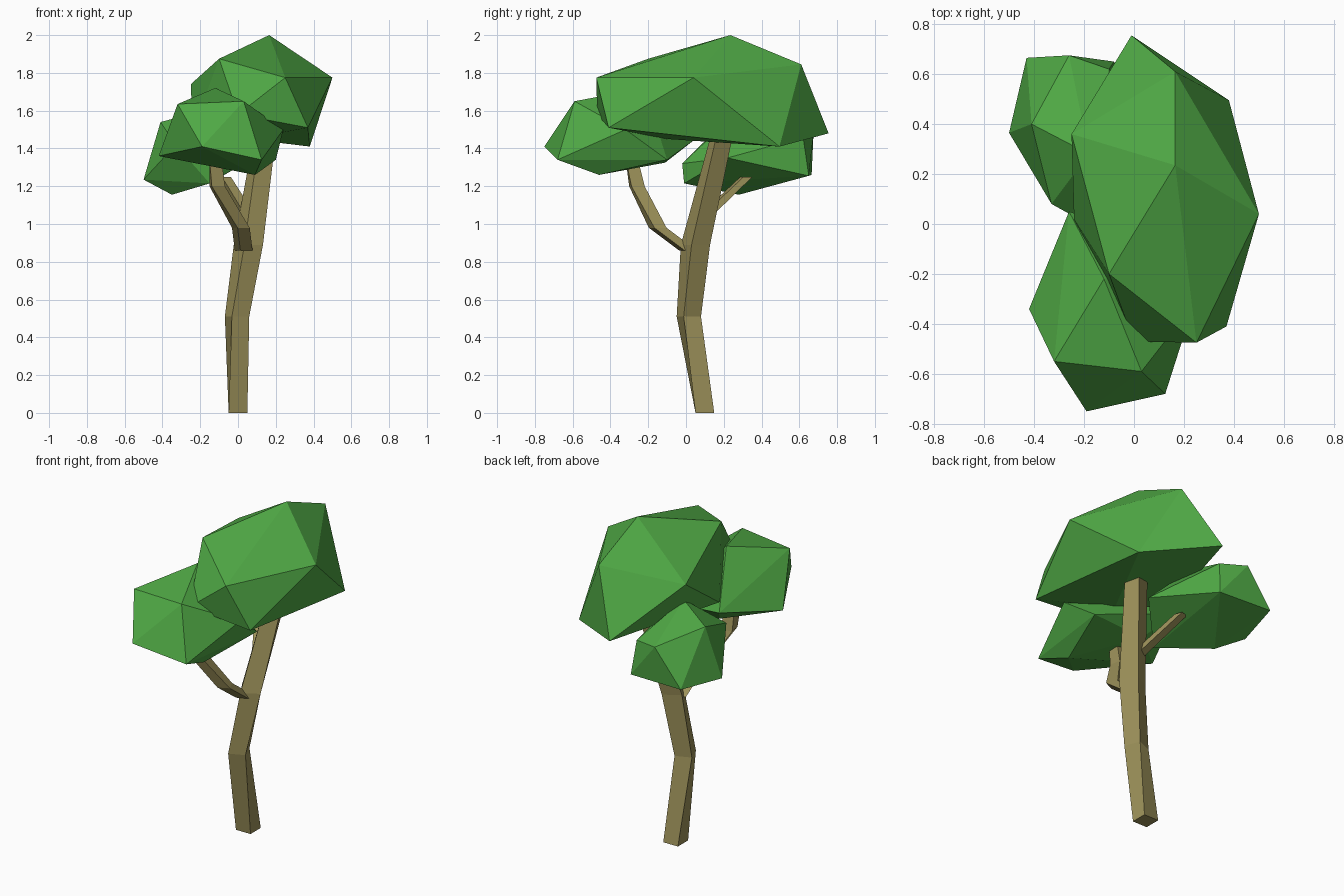
import bpy, bmesh, math
from mathutils import Vector

def material(name, rgb):
    m = bpy.data.materials.new(name)
    m.diffuse_color = (*rgb, 1)
    return m

BARK = material("bark", (0.33, 0.28, 0.10))
LEAF = material("leaf", (0.08, 0.40, 0.06))

def finish(bm, name, mat):
    bmesh.ops.recalc_face_normals(bm, faces=bm.faces)
    me = bpy.data.meshes.new(name)
    bm.to_mesh(me)
    bm.free()
    me.materials.append(mat)
    ob = bpy.data.objects.new(name, me)
    bpy.context.collection.objects.link(ob)

def limb(name, path):
    """Square-section limb through (x, y, z, half diagonal, twist in degrees)."""
    bm = bmesh.new()
    rings = []
    for x, y, z, r, twist in path:
        angles = [math.radians(twist + 45 + 90 * k) for k in range(4)]
        rings.append([bm.verts.new((x + r * math.cos(a), y + r * math.sin(a), z)) for a in angles])
    for lo, hi in zip(rings, rings[1:]):
        for k in range(4):
            n = (k + 1) % 4
            bm.faces.new((lo[k], lo[n], hi[n], hi[k]))
    bm.faces.new(rings[0])
    bm.faces.new(rings[-1])
    finish(bm, name, BARK)

def clump(name, points):
    """Faceted leaf clump: hull around its corner points."""
    bm = bmesh.new()
    for p in points:
        bm.verts.new(Vector(p))
    res = bmesh.ops.convex_hull(bm, input=bm.verts)
    loose = [v for v in bm.verts if not v.link_faces]
    bmesh.ops.delete(bm, geom=loose, context='VERTS')
    finish(bm, name, LEAF)

# Trunk and branches
limb("trunk", [(0, 0.10, 0, 0.07, 0), (-0.005, 0.015, 0.51, 0.07, 22),
               (0.055, 0.05, 0.89, 0.08, 30), (0.14, 0.185, 1.45, 0.065, 20)])
limb("front_branch", [(0.03, 0.01, 0.86, 0.05, 25), (0.015, -0.15, 0.98, 0.05, 25),
                      (-0.11, -0.26, 1.20, 0.05, 10), (-0.12, -0.29, 1.36, 0.045, 0)])
limb("back_branch", [(0.06, 0.10, 1.04, 0.04, 20), (-0.07, 0.32, 1.25, 0.035, 20)])

# Leaf clumps
clump("top_leaves", [
    (0.165, 0.235, 2.0), (0.5, 0.04, 1.775), (0.25, -0.475, 1.775), (-0.10, -0.20, 1.875),
    (-0.25, 0.36, 1.74), (0.165, 0.61, 1.845), (-0.01, 0.755, 1.48), (0.38, 0.495, 1.41),
    (0.37, -0.41, 1.51), (0.0, -0.47, 1.58), (-0.24, 0.02, 1.50), (0.05, -0.10, 1.45)])
clump("front_leaves", [
    (-0.19, -0.75, 1.41), (0.125, -0.68, 1.34), (-0.32, -0.55, 1.635), (0.03, -0.59, 1.65),
    (-0.42, -0.34, 1.36), (-0.26, 0.05, 1.45), (-0.12, -0.22, 1.72), (0.24, -0.32, 1.50),
    (0.09, -0.46, 1.26), (0.20, -0.10, 1.34), (-0.15, -0.11, 1.325)])
clump("back_leaves", [
    (-0.41, 0.40, 1.54), (-0.26, 0.675, 1.48), (-0.43, 0.665, 1.26), (-0.5, 0.365, 1.235),
    (-0.33, 0.08, 1.42), (-0.08, 0.65, 1.255), (-0.35, 0.28, 1.155), (-0.15, -0.01, 1.215),
    (-0.15, -0.02, 1.32), (0.08, 0.22, 1.35), (-0.10, 0.62, 1.46), (-0.18, 0.28, 1.60)])
